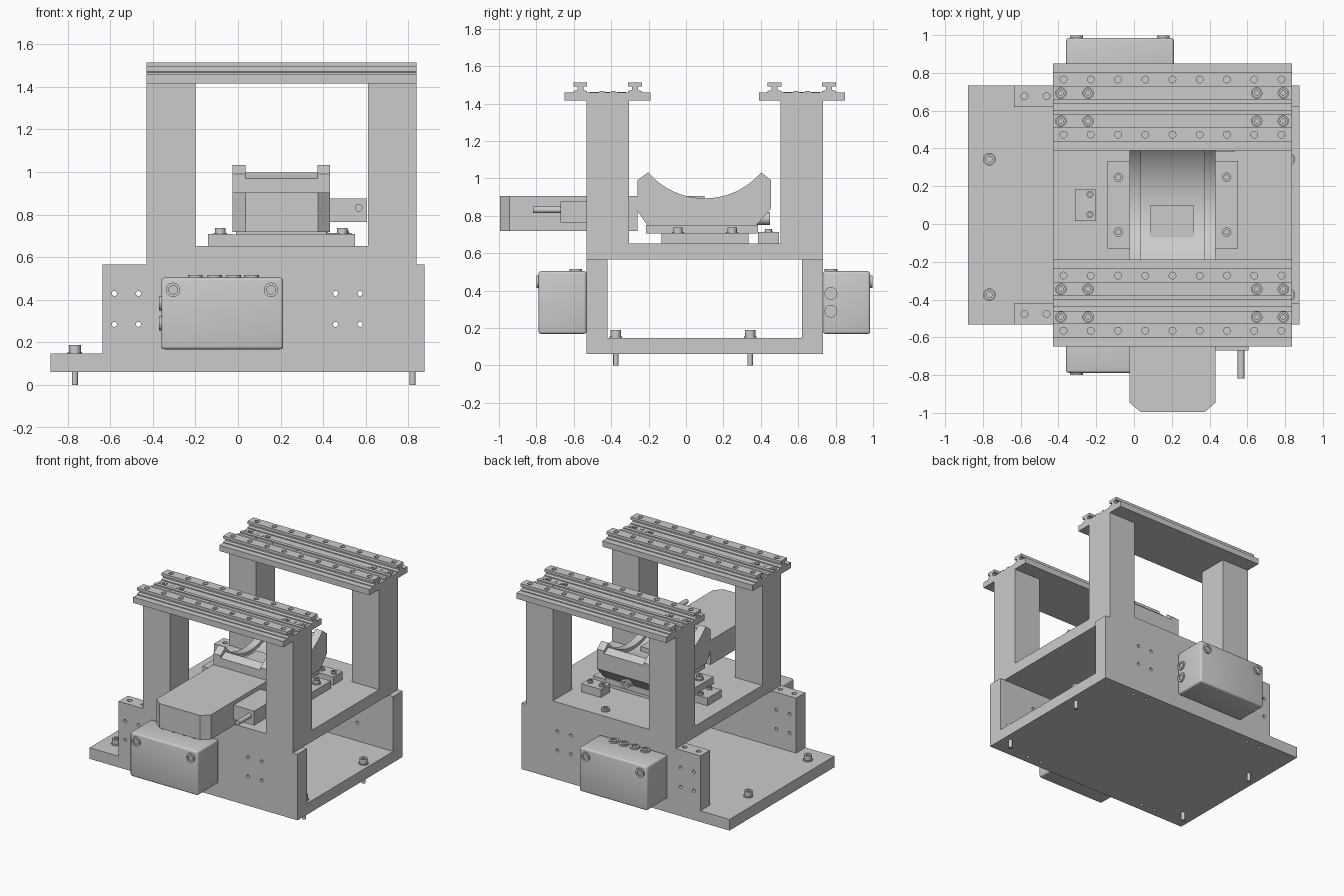
import bpy, bmesh, math
from mathutils import Matrix, Vector

if "Cube" in bpy.data.objects:
    bpy.data.objects.remove(bpy.data.objects["Cube"])

COL = bpy.context.collection


def finish(name, bm):
    bmesh.ops.recalc_face_normals(bm, faces=bm.faces)
    me = bpy.data.meshes.new(name)
    bm.to_mesh(me)
    bm.free()
    ob = bpy.data.objects.new(name, me)
    COL.objects.link(ob)
    return ob


def activate(ob):
    bpy.ops.object.select_all(action='DESELECT')
    ob.select_set(True)
    bpy.context.view_layer.objects.active = ob


def box(name, x0, x1, y0, y1, z0, z1, bevel=0):
    bm = bmesh.new()
    bmesh.ops.create_cube(bm, size=1)
    for v in bm.verts:
        v.co = Vector(((x0 + x1) / 2 + v.co.x * (x1 - x0),
                       (y0 + y1) / 2 + v.co.y * (y1 - y0),
                       (z0 + z1) / 2 + v.co.z * (z1 - z0)))
    if bevel:
        bmesh.ops.bevel(bm, geom=bm.edges[:], offset=bevel, segments=3,
                        profile=0.5, affect='EDGES')
    ob = finish(name, bm)
    if bevel:
        activate(ob)
        bpy.ops.object.shade_smooth_by_angle(angle=math.radians(35))
    return ob


def prism(name, pts, to3d, a, b):
    """Extrude a 2D outline from level a to level b."""
    bm = bmesh.new()
    f = bm.faces.new([bm.verts.new(to3d(p, q, a)) for p, q in pts])
    d = Vector(to3d(0, 0, b)) - Vector(to3d(0, 0, a))
    r = bmesh.ops.extrude_face_region(bm, geom=[f])
    bmesh.ops.translate(bm, vec=d, verts=[v for v in r['geom'] if isinstance(v, bmesh.types.BMVert)])
    return finish(name, bm)


def lathe(name, profile, n=20):
    bm = bmesh.new()
    vs = [bm.verts.new((r, 0, z)) for r, z in profile]
    es = [bm.edges.new(e) for e in zip(vs, vs[1:])]
    bmesh.ops.spin(bm, geom=vs + es, axis=(0, 0, 1), cent=(0, 0, 0),
                   angle=2 * math.pi, steps=n)
    bmesh.ops.remove_doubles(bm, verts=bm.verts[:], dist=1e-5)
    ob = finish(name, bm)
    activate(ob)
    bpy.ops.object.shade_smooth_by_angle(angle=math.radians(35))
    return ob


AIM = {'z': (0, 0, 0), '-y': (math.pi / 2, 0, 0), 'y': (-math.pi / 2, 0, 0),
       'x': (0, math.pi / 2, 0), '-x': (0, -math.pi / 2, 0)}


def spread(ob, places, aim='z'):
    """Place the part at the first spot and linked copies at the rest."""
    for i, p in enumerate(places):
        o = ob if i == 0 else ob.copy()
        if i:
            COL.objects.link(o)
        o.location = p
        o.rotation_euler = AIM[aim]


def drill(ob, holes):
    """Cut round holes: (centre, radius, depth, axis)."""
    bm = bmesh.new()
    for c, r, d, ax in holes:
        m = Matrix.Translation(c)
        if ax == 'y':
            m = m @ Matrix.Rotation(math.pi / 2, 4, 'X')
        bmesh.ops.create_cone(bm, cap_ends=True, segments=16, radius1=r, radius2=r, depth=d, matrix=m)
    cut = finish('hole_cutter', bm)
    cut.hide_render = True
    mod = ob.modifiers.new('holes', 'BOOLEAN')
    mod.operation, mod.object, mod.solver = 'DIFFERENCE', cut, 'EXACT'
    activate(ob)
    bpy.ops.object.modifier_apply(modifier='holes')
    bpy.data.objects.remove(cut)


# Base plate with screw holes underneath
base = box('base_plate', -.88, .875, -.532, .733, .062, .147)
drill(base, [((x, y, .062), .012, .06, 'z') for x in (-.58, -.465, .46, .575) for y in (-.473, .677)])

# Side walls with through holes and tapped top holes
for name, y0, y1 in (('front_wall', -.532, -.42), ('back_wall', .62, .733)):
    w = box(name, -.635, .875, y0, y1, .147, .566)
    ym = (y0 + y1) / 2
    drill(w, [((x, ym, z), .012, .3, 'y') for x in (-.58, -.467, .458, .573) for z in (.285, .43)]
          + [((x, ym, .566), .018, .06, 'z') for x in (-.58, -.463)])

# Middle plate and four columns
box('middle_plate', -.43, .837, -.532, .733, .566, .652)
for x0, x1 in ((-.43, -.2), (.61, .837)):
    for y0, y1 in ((-.532, -.305), (.505, .733)):
        box('column', x0, x1, y0, y1, .652, 1.416)

# Top rail plates with T-shaped rails
T = [(-.037, 0), (.037, 0), (.037, .007), (.016, .012), (.016, .032),
     (.037, .032), (.037, .053), (-.037, .053), (-.037, .032), (-.016, .032),
     (-.016, .012), (-.037, .007)]
head_spots, dowel_spots = [], []
for yc in (-.419, .619):
    p = box('rail_plate', -.43, .837, yc - .23, yc + .23, 1.416, 1.46)
    spots = [(x, yc + s * .074) for x in (-.387, -.243, .65, .79) for s in (-1, 1)]
    drill(p, [((x, y, 1.46), .028, .03, 'z') for x, y in spots])
    head_spots += [(x, y, 1.446) for x, y in spots]
    dowel_spots += [(x, yc + s * .085, 1.457) for x in (-.315, .72) for s in (-1, 1)]
    for s in (-1, 1):
        t = prism('t_rail', [(yc + s * .146 + a, 1.46 + b) for a, b in T],
                  lambda a, b, c: (c, a, b), -.43, .837)
        drill(t, [((-.373 + i * .1442, yc + s * .146, 1.513), .018, .03, 'z') for i in range(9)])
        box('guide_strip', -.43, .837, yc + s * .03 - .013, yc + s * .03 + .013, 1.46, 1.468)
    for x0 in (-.41, .69):
        box('slot_key', x0, x0 + .13, yc - .009, yc + .009, 1.455, 1.463)
    dowel_spots += [(x, yc, 1.457) for x in (-.155, .047)]
spread(lathe('countersunk_screw', [(0, 0), (.024, 0), (.024, .016), (.012, .016), (.012, .006), (0, .006)]), head_spots)
spread(lathe('dowel', [(0, 0), (.013, 0), (.013, .005), (0, .005)], 12), dowel_spots)

# Anchor bolts through the base plate
spread(lathe('anchor_bolt', [(0, -.147), (.014, -.147), (.014, 0), (.034, 0), (.034, .008), (.028, .008),
                             (.028, .042), (.015, .042), (.015, .02), (0, .02)]),
       [(x, y, .147) for x in (-.766, .82) for y in (-.375, .343)])

# Junction boxes with lid screws and cable glands
RING = [(0, 0), (.034, 0), (.034, .012), (.02, .012), (.02, .004), (0, .004)]
for side, y0, y1, aim in (('front', -.788, -.532, '-y'), ('back', .733, .985, 'y')):
    box(side + '_junction_box', -.36, .212, y0, y1, .168, .504, .014)
    out = y0 if aim == '-y' else y1
    spread(lathe(side + '_lid_screw', RING), [(x, out, .447) for x in (-.305, .155)], aim)
    yg = -.59 if aim == '-y' else .775
    spread(lathe(side + '_top_gland', RING), [(x, yg, .504) for x in (-.2, -.11, -.02, .065)])
    spread(lathe(side + '_side_gland', RING),
           [(-.358 if aim == '-y' else .21, yg, z) for z in (.29, .385)], '-x' if aim == '-y' else 'x')

# Motor housing with chamfered nose
prism('motor_housing', [(-.025, -.26), (-.025, -.945), (.035, -.995), (.375, -.995), (.432, -.945), (.432, -.26)],
      lambda a, b, c: (a, b, c), .718, .905)


# Cradle: two side cheeks and a slightly lower saddle
def cradle_outline(r, edge, steps=20):
    half = math.asin(.302 / r)
    arc = [(.1 + r * math.sin(a), 1.29 - r * math.cos(a))
           for a in [half - 2 * half * i / steps for i in range(steps + 1)]]
    return [(-.26, .825), (-.205, .748), (.375, .748), (.455, .84), (.455, edge)] + arc + [(-.26, edge)]


yz = lambda a, b, c: (c, a, b)
for name, r, edge, x0, x1 in (('left_cheek', .397, .99, -.025, .036), ('saddle', .42, .97, .036, .373),
                              ('right_cheek', .397, .99, .373, .432)):
    ob = prism(name, cradle_outline(r, edge), yz, x0, x1)
    activate(ob)
    bpy.ops.object.shade_smooth_by_angle(angle=math.radians(20))
box('saddle_pad', .087, .315, -.125, .1, .8, .905)
box('cradle_base', -.01, .415, -.215, .385, .706, .75)
box('cradle_riser', -.025, .432, -.13, .325, .652, .706)
HEAD = [(0, 0), (.032, 0), (.032, .006), (.025, .006), (.025, .03), (.013, .03), (.013, .014), (0, .014)]
spread(lathe('cradle_knob', [(0, -.06), (.035, -.06), (.035, .03), (.018, .03), (.018, .012), (0, .012)]),
       [(.2, .42, .785)], 'y')

# Clamping feet and small stop blocks, with their bolts
for x0, x1 in ((-.14, -.025), (.432, .55)):
    box('clamp_foot', x0, x1, -.13, .333, .652, .708)
spread(lathe('clamp_bolt', HEAD), [(x, y, .708) for x in (-.083, .49) for y in (-.043, .247)])
box('left_stop_block', -.312, -.203, .017, .185, .652, .71)
box('back_stop_block', .37, .535, .385, .497, .652, .714)
spread(lathe('stop_bolt', [(r * .75, z * .5) for r, z in HEAD]),
       [(-.233, .157, .71), (-.233, .05, .71), (.4, .44, .714), (.5, .44, .714)])
spread(lathe('plate_bolt', [(r * 1.1, z * .6) for r, z in HEAD]), [(.228, .645, .652)])

# Cable connector beside the motor
box('connector_block', .432, .605, -.67, -.35, .765, .875)
spread(lathe('connector_pin', [(0, 0), (.018, 0), (.018, .147), (0, .147)]), [(.567, -.67, .832)], '-y')
